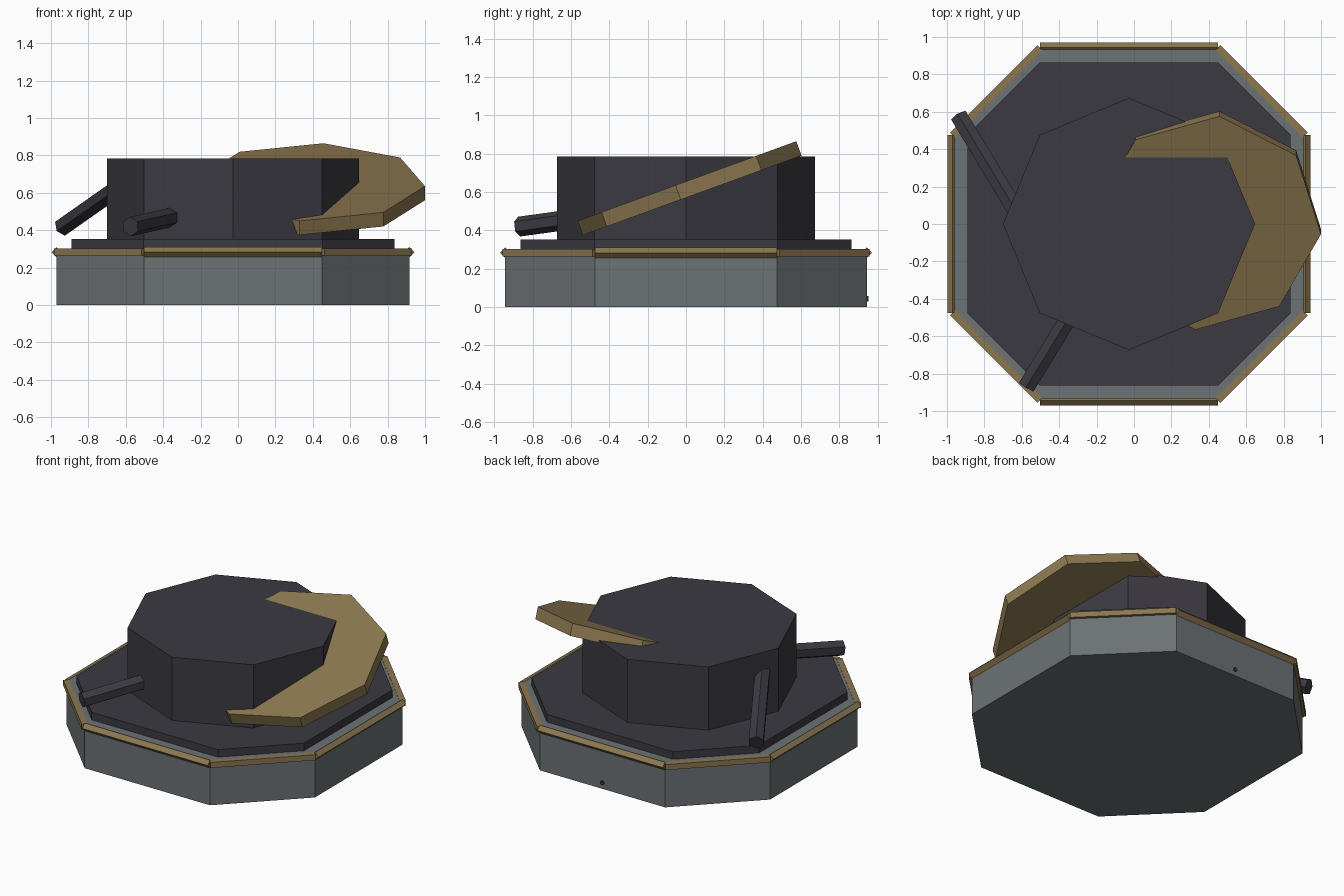
import bpy, bmesh, math
from mathutils import Matrix, Vector

if "Cube" in bpy.data.objects:
    bpy.data.objects.remove(bpy.data.objects["Cube"])

CX = -0.027  # centre of the base and drum


def material(name, color):
    m = bpy.data.materials.new(name)
    m.use_nodes = True
    m.diffuse_color = (*color, 1)
    bsdf = m.node_tree.nodes["Principled BSDF"]
    bsdf.inputs["Base Color"].default_value = (*color, 1)
    bsdf.inputs["Roughness"].default_value = 0.8
    return m


GREY = material("stone grey", (0.15, 0.168, 0.176))
DARK = material("charcoal", (0.044, 0.042, 0.053))
BROWN = material("bronze brown", (0.258, 0.185, 0.08))


def finish(name, bm, mat):
    bmesh.ops.recalc_face_normals(bm, faces=bm.faces)
    mesh = bpy.data.meshes.new(name)
    bm.to_mesh(mesh)
    bm.free()
    mesh.materials.append(mat)
    ob = bpy.data.objects.new(name, mesh)
    bpy.context.collection.objects.link(ob)
    return ob


def prism(name, outline, z0, z1, mat):
    bm = bmesh.new()
    face = bm.faces.new([bm.verts.new((x, y, z0)) for x, y in outline])
    ext = bmesh.ops.extrude_face_region(bm, geom=[face], use_keep_orig=True)
    top = [v for v in ext["geom"] if isinstance(v, bmesh.types.BMVert)]
    bmesh.ops.translate(bm, verts=top, vec=(0, 0, z1 - z0))
    return finish(name, bm, mat)


def rod(name, p, q, radius, sides, mat, roll=0):
    p, q = Vector(p), Vector(q)
    d = (q - p).normalized()
    side = d.cross(Vector((0, 0, 1))).normalized()
    rot = Matrix((side, d.cross(side), d)).transposed().to_4x4()
    m = Matrix.Translation((p + q) / 2) @ rot @ Matrix.Rotation(roll, 4, "Z")
    bm = bmesh.new()
    bmesh.ops.create_cone(bm, cap_ends=True, segments=sides, radius1=radius,
                          radius2=radius, depth=(q - p).length, matrix=m)
    return finish(name, bm, mat)


def cut_square(half, flat):
    """Square with its corners cut off at 45 degrees."""
    pts = [(half, -flat), (half, flat), (flat, half), (-flat, half),
           (-half, flat), (-half, -flat), (-flat, -half), (flat, -half)]
    return [(CX + x, y) for x, y in pts]


def octagon(radius, turn=0, cx=0):
    return [(cx + radius * math.cos(turn + i * math.pi / 4),
             radius * math.sin(turn + i * math.pi / 4)) for i in range(8)]


# Base, deck and drum
base = cut_square(0.943, 0.475)
prism("base", base, 0, 0.3, GREY)
prism("deck", cut_square(0.863, 0.478), 0.3, 0.352, DARK)
prism("drum", octagon(0.674, 0, CX), 0.352, 0.785, DARK)

# Trim bars along the upper edge of the base
for i, (a, b) in enumerate(zip(base, base[1:] + base[:1])):
    roll = math.pi / 4 if i % 2 else 0
    rod(f"trim_bar_{i + 1}", (*a, 0.283), (*b, 0.283), 0.027, 4, BROWN, roll)

# Tilted plate running through the drum
plate = prism("tilted_plate", octagon(0.61, math.radians(-6)), -0.04, 0.04, BROWN)
plate.location = (0.393, 0.019, 0.62)
plate.rotation_euler.x = math.radians(20)

# Two rods leaning against the drum
rod("front_rod", (-0.575, -0.87, 0.42), (-0.33, -0.47, 0.475), 0.052, 6, DARK)
rod("back_rod", (-0.935, 0.575, 0.42), (-0.6, 0.02, 0.655), 0.052, 6, DARK)

# Small stud low on the back
rod("back_stud", (CX, 0.92, 0.043), (CX, 0.952, 0.043), 0.014, 8, DARK)
